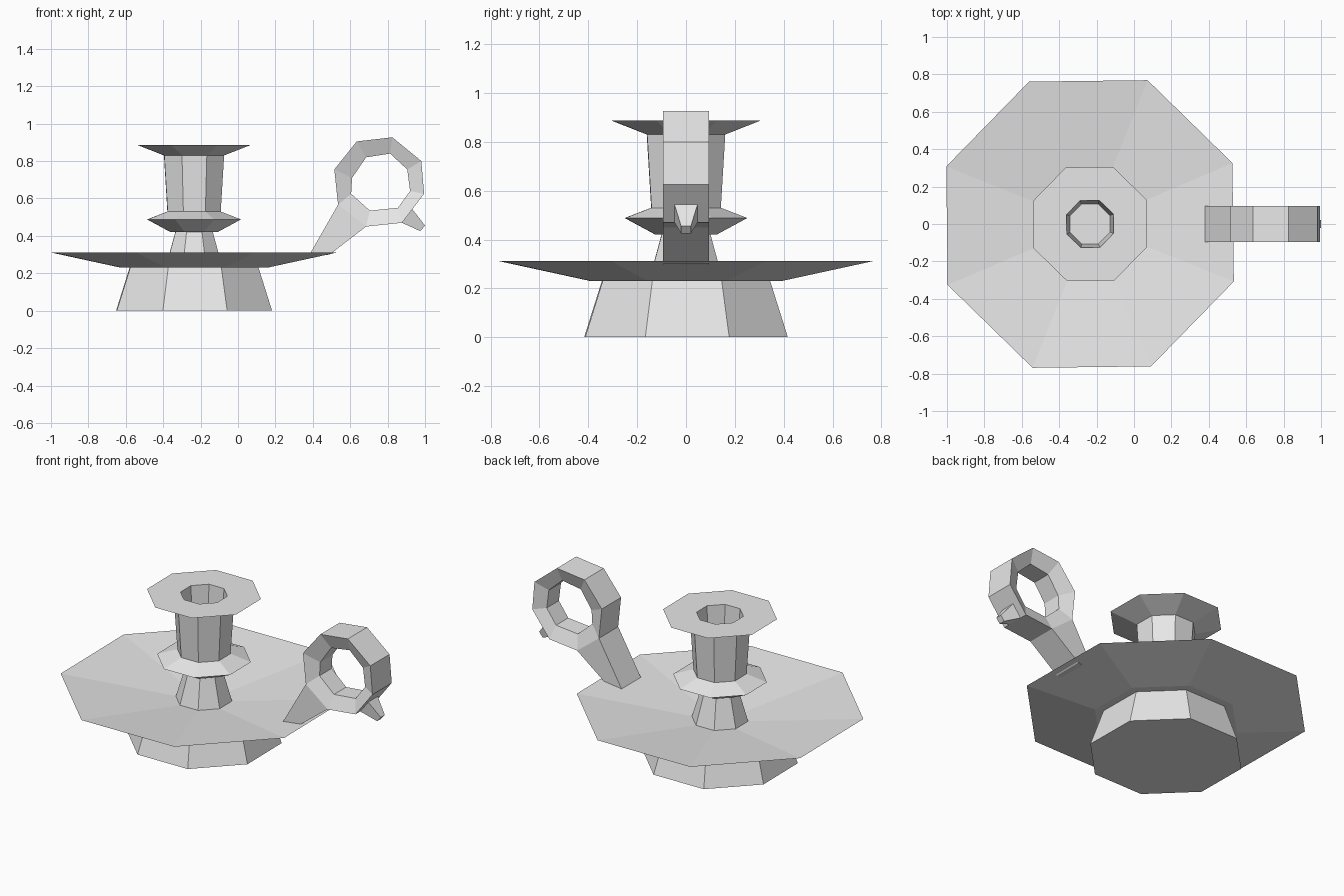
import bpy, bmesh
from math import cos, sin, pi, radians

cube = bpy.data.objects.get("Cube")
if cube:
    bpy.data.objects.remove(cube, do_unlink=True)

SIDES = 8
CENTRE_X = -0.235
TWIST = radians(0.7)

grey = bpy.data.materials.new("plain grey")
grey.use_nodes = True
grey.diffuse_color = (0.8, 0.8, 0.8, 1)
grey.node_tree.nodes["Principled BSDF"].inputs["Base Color"].default_value = (0.8, 0.8, 0.8, 1)


def finish(name, bm, tidy=True):
    if tidy:
        bmesh.ops.recalc_face_normals(bm, faces=bm.faces[:])
    mesh = bpy.data.meshes.new(name)
    bm.to_mesh(mesh)
    bm.free()
    mesh.materials.append(grey)
    obj = bpy.data.objects.new(name, mesh)
    bpy.context.collection.objects.link(obj)
    return obj


def lathe(name, profile, cap_start=False, cap_end=False):
    """Turn (flat-to-centre radius, height) points, listed bottom to top, into an octagonal part."""
    bm = bmesh.new()
    rings = []
    for flat, z in profile:
        r = flat / cos(pi / SIDES)
        angles = [2 * pi * (i + 0.5) / SIDES + TWIST for i in range(SIDES)]
        rings.append([bm.verts.new((CENTRE_X + r * cos(a), r * sin(a), z)) for a in angles])
    for low, high in zip(rings, rings[1:]):
        for i in range(SIDES):
            j = (i + 1) % SIDES
            bm.faces.new((low[i], low[j], high[j], high[i]))
    if cap_start:
        bm.faces.new(rings[0][::-1])
    if cap_end:
        bm.faces.new(rings[-1])
    return finish(name, bm, tidy=False)


# Turned body, each part open where it meets the next
lathe("foot", [(0.415, 0), (0.343, 0.23)], cap_start=True)
lathe("drip_dish", [(0.343, 0.23), (0.39, 0.23), (0.765, 0.312), (0.15, 0.235)])
lathe("stem", [(0.15, 0.235), (0.1, 0.42)])
lathe("collar", [(0.1, 0.42), (0.125, 0.42), (0.25, 0.488), (0.142, 0.53)])
lathe("candle_socket", [(0.142, 0.53), (0.16, 0.83), (0.304, 0.887),
                        (0.125, 0.887), (0.107, 0.6)], cap_end=True)

# Finger ring: octagonal loop, bevelled narrower towards its hole
OUTER = [(0.515, 0.755), (0.635, 0.905), (0.825, 0.927), (0.98, 0.8),
         (0.995, 0.625), (0.877, 0.47), (0.685, 0.45), (0.535, 0.567)]
INNER = [(0.61, 0.71), (0.685, 0.82), (0.813, 0.84), (0.905, 0.755),
         (0.92, 0.64), (0.855, 0.55), (0.705, 0.535), (0.605, 0.625)]
HALF = 0.095
HALF_INNER = 0.06
bm = bmesh.new()
loops = [[bm.verts.new((x, y, z)) for x, z in points]
         for points, y in ((OUTER, -HALF), (INNER, -HALF_INNER),
                           (INNER, HALF_INNER), (OUTER, HALF))]
for k in range(4):
    a, b = loops[k], loops[(k + 1) % 4]
    for i in range(SIDES):
        j = (i + 1) % SIDES
        if k == 3 and i == 6:
            continue  # the handle arm joins here
        bm.faces.new((a[i], a[j], b[j], b[i]))
finish("finger_ring", bm)


def block(name, start, end, half_start, half_end, cap_start):
    """Tapered bar between two edges given in the x-z plane."""
    bm = bmesh.new()
    a, b = [[bm.verts.new((x, y, z)) for (x, z), y in
             zip((e[0], e[1], e[1], e[0]), (-h, -h, h, h))]
            for e, h in ((start, half_start), (end, half_end))]
    for i in range(4):
        j = (i + 1) % 4
        bm.faces.new((a[i], a[j], b[j], b[i]))
    bm.faces.new(b)
    if cap_start:
        bm.faces.new(a[::-1])
    finish(name, bm)


# Arm from the ring down into the dish, and the small thumb spur
block("handle_arm", (OUTER[7], OUTER[6]), ((0.375, 0.287), (0.49, 0.3)), HALF, HALF, False)
block("thumb_spur", ((0.932, 0.543), (0.877, 0.47)), ((1.0, 0.455), (0.975, 0.425)),
      0.047, 0.02, True)
